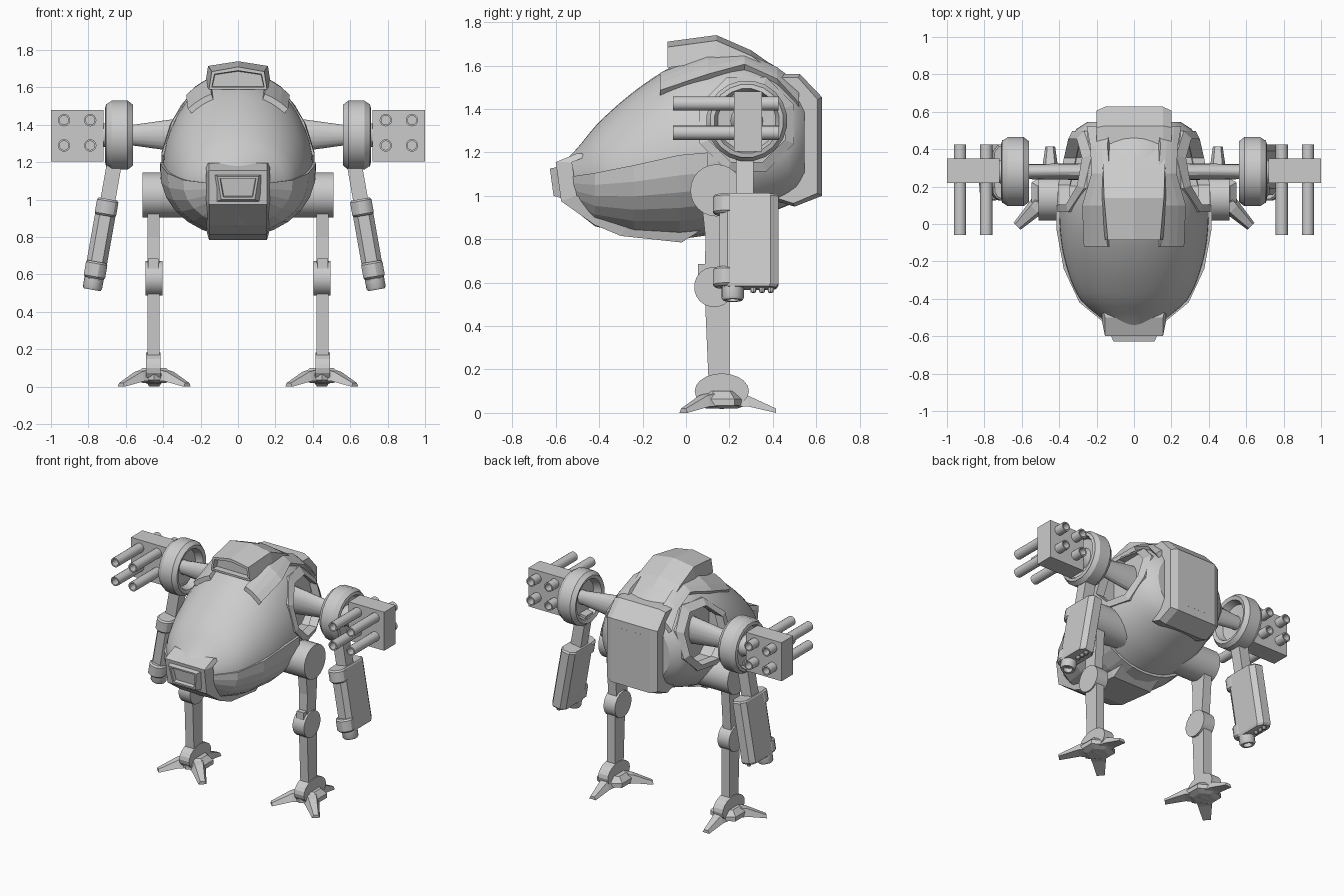
import bpy, bmesh
from math import sin, cos, pi, radians, sqrt
from mathutils import Vector, Matrix

if "Cube" in bpy.data.objects:
    bpy.data.objects.remove(bpy.data.objects["Cube"])


# ---------- helpers ----------
def loft(name, loops, ring=False, smooth=False, s=1, M=None, inset=None):
    """Skin closed loops; inset=(index of cap, thickness, depth) sinks an end cap."""
    bm = bmesh.new()
    rows = []
    for lp in loops:
        row = []
        for p in lp:
            v = Vector(p)
            if M:
                v = M @ v
            v.x *= s
            row.append(bm.verts.new(v))
        rows.append(row)
    n = len(rows[0])
    for i in range(len(rows) if ring else len(rows) - 1):
        a, b = rows[i], rows[(i + 1) % len(rows)]
        for j in range(n):
            k = (j + 1) % n
            bm.faces.new((a[j], a[k], b[k], b[j]))
    caps = [] if ring else [bm.faces.new(rows[0]), bm.faces.new(rows[-1])]
    bmesh.ops.recalc_face_normals(bm, faces=bm.faces)
    if inset:
        bmesh.ops.inset_region(bm, faces=[caps[inset[0]]], thickness=inset[1])
        bmesh.ops.inset_region(bm, faces=[caps[inset[0]]], thickness=0.004, depth=-inset[2])
    me = bpy.data.meshes.new(name)
    bm.to_mesh(me)
    bm.free()
    ob = bpy.data.objects.new(name, me)
    bpy.context.collection.objects.link(ob)
    if smooth:
        smooth_by_angle(ob)
    return ob


def smooth_by_angle(ob):
    bpy.ops.object.select_all(action='DESELECT')
    bpy.context.view_layer.objects.active = ob
    ob.select_set(True)
    bpy.ops.object.shade_smooth_by_angle(angle=radians(30))


def lathe(name, p, axis, prof, n=20, **kw):
    """Turn a (distance, radius) profile about an axis through p."""
    p, axis = Vector(p), Vector(axis).normalized()
    u = axis.orthogonal().normalized()
    w = axis.cross(u)
    return loft(name, [[p + axis * d + (u * cos(2 * pi * i / n) + w * sin(2 * pi * i / n)) * r
                        for i in range(n)] for d, r in prof], smooth=True, **kw)


def prism(name, poly, x0, x1, **kw):
    """Extrude a (y, z) outline along x."""
    return loft(name, [[(x, y, z) for y, z in poly] for x in (x0, x1)], **kw)


def box(name, x0, x1, y0, y1, z0, z1, **kw):
    return prism(name, [(y0, z0), (y1, z0), (y1, z1), (y0, z1)], x0, x1, **kw)


def poly(cy, cz, r, n=8, ph=pi / 8):
    return [(cy + r * cos(ph + 2 * pi * i / n), cz + r * sin(ph + 2 * pi * i / n)) for i in range(n)]


# ---------- egg-shaped hull: y, half width, bottom, widest height, top ----------
ST = [(-.55, .11, .99, 1.08, 1.17), (-.5, .18, .93, 1.08, 1.22), (-.4, .29, .87, 1.09, 1.34),
      (-.2, .37, .825, 1.12, 1.51), (0, .40, .82, 1.15, 1.625), (.2, .395, .86, 1.18, 1.66),
      (.35, .37, .91, 1.22, 1.63), (.5, .315, .97, 1.25, 1.53), (.545, .25, 1.01, 1.25, 1.48)]


def section(y):
    y = min(max(y, ST[0][0]), ST[-1][0])
    i = max(k for k in range(len(ST) - 1) if ST[k][0] <= y)
    a, b = ST[i], ST[i + 1]
    pa, nb = ST[max(i - 1, 0)], ST[min(i + 2, len(ST) - 1)]
    h = b[0] - a[0]
    t = (y - a[0]) / h
    out = []
    for k in range(1, 5):
        ma = (b[k] - pa[k]) / (b[0] - pa[0]) * h
        mb = (nb[k] - a[k]) / (nb[0] - a[0]) * h
        out.append((2*t**3 - 3*t*t + 1) * a[k] + (t**3 - 2*t*t + t) * ma
                   + (3*t*t - 2*t**3) * b[k] + (t**3 - t*t) * mb)
    return out


def skin(y, deg, off=0):
    w, zb, zm, zt = section(y)
    c, q = cos(radians(deg)), sin(radians(deg))
    return ((w + off) * c, y, zm + ((zt - zm if q > 0 else zm - zb) + off) * q)


def skin_x(y, z):
    w, zb, zm, zt = section(y)
    q = (z - zm) / (zt - zm if z > zm else zm - zb)
    return w * sqrt(max(0, 1 - q * q))


def panel(name, rows, n, off, thick, **kw):
    """Armour sheet on the hull; rows of (y, first angle, last angle)."""
    loops = []
    for y, a, b in rows:
        th = [a + (b - a) * i / n for i in range(n + 1)]
        loops.append([skin(y, t, off) for t in th] + [skin(y, t, off - thick) for t in reversed(th)])
    return loft(name, loops, **kw)


ys = [-.55 + 1.095 * i / 30 for i in range(31)]
hull = loft("hull", [[skin(y, 360 * j / 40) for j in range(40)] for y in ys])
for s in (1, -1):  # octagonal shoulder recesses
    cut = prism("shoulder_cutter", poly(.28, 1.33, .2), .25, .6, s=s)
    cut.hide_render = True
    m = hull.modifiers.new("recess", 'BOOLEAN')
    m.object, m.operation, m.solver = cut, 'DIFFERENCE', 'EXACT'
    bpy.context.view_layer.objects.active = hull
    bpy.ops.object.modifier_apply(modifier=m.name)
    bpy.data.objects.remove(cut)
smooth_by_angle(hull)

# ---------- hull armour ----------
panel("jaw_guard", [(-.53, -184, 4), (-.42, -184, 4), (-.24, -184, 4), (-.03, -185, 5), (.1, -184, 4)],
      14, .018, .04)
keel = [(-.5, 1.196), (-.6, 1.155), (-.575, .975), (-.42, .865), (-.3, .815), (-.02, .785), (.09, .855)]
loops = []
for y, z in keel:
    iy, iz = y + (-.1 - y) * .15, z + (1.15 - z) * .15
    loops.append([(-.17, iy, iz), (-.155, y, z), (.155, y, z), (.17, iy, iz)])
loft("chin_plate", loops)
loft("nose_visor", [[(-.125, -.56, .985), (.125, -.56, .985), (.14, -.56, 1.14), (-.14, -.56, 1.14)],
                    [(-.09, -.61, 1.0), (.09, -.61, 1.0), (.11, -.627, 1.125), (-.11, -.627, 1.125)]],
     inset=(1, .018, .025))
hood = [(-.085, 1.71, .14), (.14, 1.74, .16), (.3, 1.67, .165), (.45, 1.565, .165), (.53, 1.5, .165)]
loft("top_hood", [[(-w - .015, y, z - .12), (-w, y, z - .025), (0, y, z), (w, y, z - .025),
                   (w + .015, y, z - .12)] for y, z, w in hood], inset=(0, .02, .04))
back = [(.42, 1.56), (.525, 1.56), (.627, 1.454), (.627, 1.0), (.5, .95), (.4, .98)]
mid = [(y + (.45 - y) * .12, z + (1.25 - z) * .05) for y, z in back]
loft("back_plate", [[(x, y, z) for y, z in o] for x, o in
                    ((-.2, mid), (-.155, back), (.155, back), (.2, mid))])
loft("back_hatch", [[(-w, y, 1.06), (w, y, 1.06), (w, y, 1.4), (-w, y, 1.4)]
                    for w, y in ((.11, .61), (.105, .6275))])


def make_side(s, tag, arm_x):
    # hood wing and shoulder frame
    panel("hood_wing_" + tag, [(-.12, 50, 70), (.1, 50, 70), (.27, 57, 72), (.42, 52, 68), (.52, 38, 66)],
          3, .03, .05, s=s)
    frame = []
    for i in range(8):
        a = pi / 8 + i * pi / 4
        row = []
        for r, d in ((.235, .014), (.19, .014), (.19, -.05), (.235, -.05)):
            y, z = .28 + r * cos(a), 1.33 + r * sin(a)
            row.append((skin_x(y, z) + d, y, z))
        frame.append(row)
    loft("shoulder_frame_" + tag, frame, ring=True, s=s)

    # shoulder shaft and wheel
    loft("shoulder_shaft_" + tag, [[(x, .28 + ry * cos(i * pi / 8), 1.345 + rz * sin(i * pi / 8))
         for i in range(16)] for x, ry, rz in ((.24, .045, .1), (.6, .04, .05), (.66, .04, .05))],
         smooth=True, s=s)
    lathe("shoulder_wheel_" + tag, (0, .28, 1.345), (1, 0, 0),
          [(.63, .05), (.62, .125), (.57, .14), (.562, .165), (.59, .187), (.675, .187), (.7, .17),
           (.705, .17), (.71, .15), (.67, .135), (.66, .05)], 20, s=s)
    lathe("gun_axle_" + tag, (.64, .28, 1.345), (1, 0, 0), [(0, .09), (.03, .07), (.09, .06)], 16, s=s)

    # four-barrel gun pod
    box("gun_block_" + tag, .72, 1.0, .22, .35, 1.205, 1.48, s=s)
    for i, (x, z) in enumerate([(x, z) for x in (.79, .93) for z in (1.29, 1.425)]):
        lathe(f"gun_barrel_{tag}_{i}", (x, -.06, z), (0, 1, 0),
              [(.06, .024), (0, .024), (0, .033), (.485, .033), (.485, .024), (.43, .024)], 16, s=s)

    # tilted forearm canister
    k = dict(s=s, M=Matrix.Translation((arm_x, .28, 1.2)) @ Matrix.Rotation(radians(-10), 4, 'Y'))
    box("arm_link_" + tag, -.04, .04, -.05, .03, -.24, .04, **k)
    sec = [(-.03, -.125), (.03, -.125), (.055, -.09), (.055, .11), (.03, .145),
           (-.03, .145), (-.055, .11), (-.055, -.09)]
    loft("arm_canister_" + tag, [[(x * f, y * f, z) for x, y in sec] for f, z in
                                 ((.93, -.2), (1, -.21), (1, -.62), (.93, -.635))], **k)
    for nm, z0, z1 in (("upper", -.2, -.29), ("lower", -.54, -.63)):
        lathe(f"canister_{nm}_cap_{tag}", (0, -.097, z0), (0, 0, -1),
              [(0, .05), (.01, .06), (z0 - z1 - .01, .06), (z0 - z1, .05)], 12, **k)
    lathe("canister_muzzle_" + tag, (0, -.065, -.62), (0, 0, -1),
          [(0, .052), (.06, .052), (.072, .045), (.072, .03), (.04, .03)], 16, **k)
    for i, y in enumerate((.03, .07, .11)):
        lathe(f"canister_nozzle_{tag}_{i}", (0, y, -.62), (0, 0, -1), [(0, .018), (.035, .012)], 8, **k)

    # hip, thigh, knee, shin
    lathe("hip_" + tag, (.2, .14, 1.025), (1, 0, 0), [(0, .12), (.31, .12)], 24, s=s)
    prism("thigh_" + tag, [(.07, 1.0), (.21, 1.0), (.195, .8), (.18, .6), (.085, .6), (.09, .8)],
          .42, .485, s=s)
    lathe("knee_" + tag, (.405, .13, .58), (1, 0, 0), [(0, .093), (.09, .093)], 20, s=s)
    box("knee_guard_" + tag, .425, .48, .055, .11, .62, .685, s=s)
    prism("shin_" + tag, [(.085, .58), (.2, .58), (.2, .12), (.105, .12)], .42, .485, s=s)

    # ankle, foot hub and three splayed toes
    prism("ankle_" + tag, [(.165 + .125 * cos(i * pi / 10), .1 + .082 * sin(i * pi / 10))
                           for i in range(20)], .415, .492, s=s)
    cx, cy = .448, .165
    loft("foot_hub_" + tag, [[(cx + r * x, cy + r * y, z) for x, y in poly(0, 0, 1, 6, pi / 6)]
                             for r, z in ((.07, .02), (.115, .035), (.115, .065), (.075, .1))], s=s)
    for i, a in enumerate((90, 225, 315)):
        T = Matrix.Translation((cx, cy, 0)) @ Matrix.Rotation(radians(a), 4, 'Z')
        loft(f"toe_{tag}_{i}", [[(d, -w, z0), (d, w, z0), (d, w * .6, z1), (d, -w * .6, z1)]
                                for d, w, z0, z1 in ((.05, .055, .03, .095), (.12, .045, .03, .08),
                                                     (.25, .026, 0, .02))], s=s, M=T)


make_side(1, "left", .62)
make_side(-1, "right", .66)
